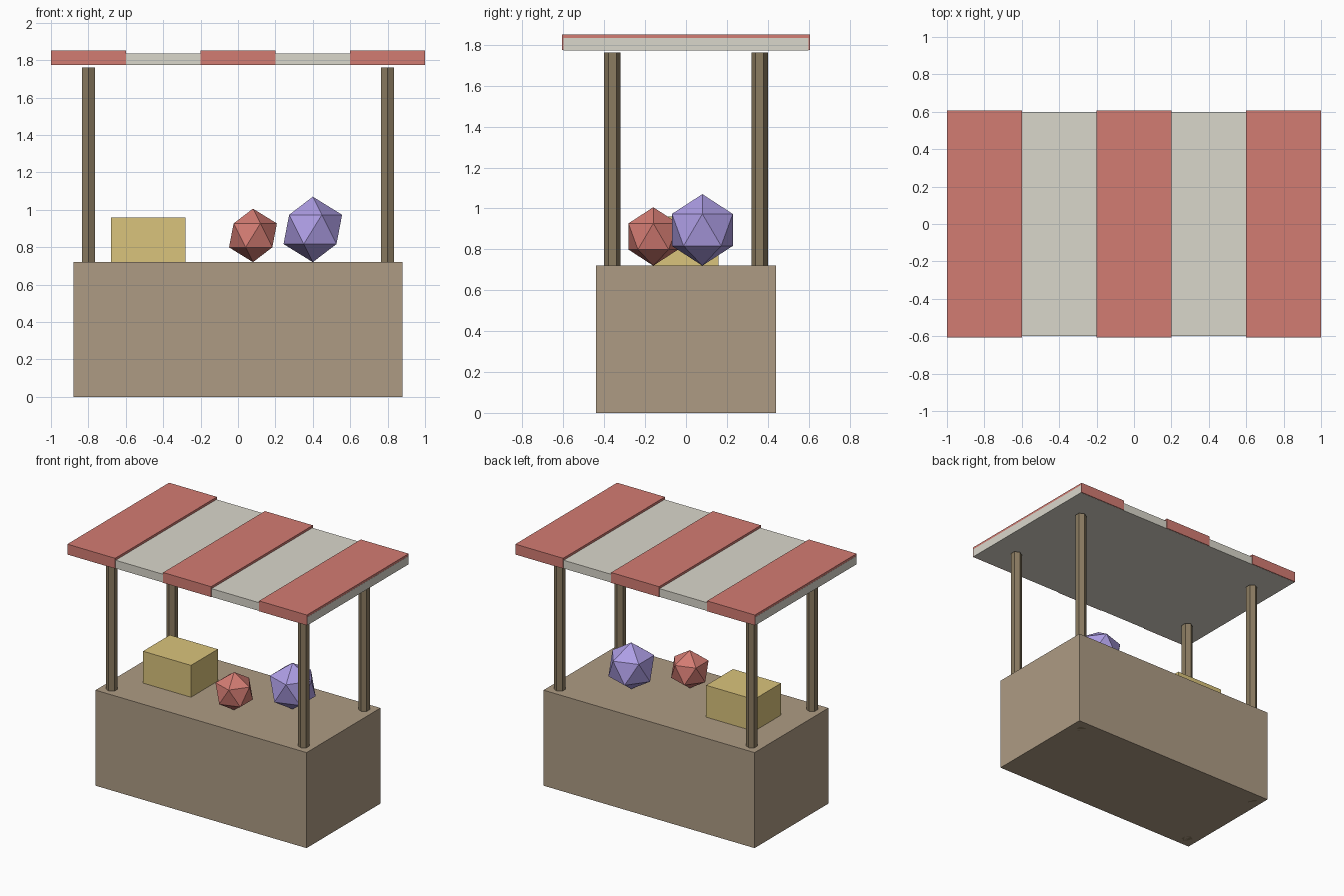
import bpy

if "Cube" in bpy.data.objects:
    bpy.data.objects.remove(bpy.data.objects["Cube"])


def material(name, rgb):
    m = bpy.data.materials.new(name)
    m.diffuse_color = (*rgb, 1)
    m.use_nodes = True
    m.node_tree.nodes["Principled BSDF"].inputs["Base Color"].default_value = m.diffuse_color
    return m


wood = material("wood", (0.42, 0.33, 0.23))
dark_wood = material("dark_wood", (0.26, 0.20, 0.12))
cream = material("cream", (0.70, 0.68, 0.60))
red = material("red", (0.65, 0.20, 0.17))
yellow = material("yellow", (0.70, 0.55, 0.20))
purple = material("purple", (0.42, 0.34, 0.78))


def finish(name, mat):
    ob = bpy.context.object
    ob.name = name
    ob.data.materials.append(mat)
    return ob


def box(name, lo, hi, mat):
    """Box spanning two opposite corners."""
    centre = [(a + b) / 2 for a, b in zip(lo, hi)]
    bpy.ops.mesh.primitive_cube_add(size=1, location=centre)
    bpy.context.object.scale = [b - a for a, b in zip(lo, hi)]
    bpy.ops.object.transform_apply(location=False, rotation=False, scale=True)
    return finish(name, mat)


def gem(name, x, y, radius, mat):
    """Icosahedron resting on the counter top."""
    bpy.ops.mesh.primitive_ico_sphere_add(
        subdivisions=1, radius=radius, location=(x, y, TOP + radius))
    return finish(name, mat)


TOP = 0.72        # counter height
ROOF = 1.773      # underside of awning

# Counter block
box("counter", (-0.88, -0.44, 0), (0.88, 0.44, TOP), wood)

# Six-sided corner posts, running through the counter to the ground
POST_H = 1.762
for sx, side in ((-1, "left"), (1, "right")):
    for sy, end in ((-1, "front"), (1, "back")):
        bpy.ops.mesh.primitive_cylinder_add(
            vertices=6, radius=0.04, depth=POST_H,
            location=(sx * 0.8, sy * 0.36, POST_H / 2))
        finish(f"{end}_{side}_post", dark_wood)

# Awning slab with three raised red stripes
box("awning", (-1, -0.6, ROOF), (1, 0.6, 1.835), cream)
for i, (x0, x1) in enumerate(((-0.999, -0.6), (-0.2, 0.2), (0.6, 0.999))):
    box(f"awning_stripe_{i + 1}", (x0, -0.606, ROOF + 0.001),
        (x1, 0.606, 1.852), red)

# Goods on the counter
box("crate", (-0.68, -0.16, TOP), (-0.28, 0.16, 0.96), yellow)
gem("red_goods", 0.08, -0.16, 0.143, red)
gem("purple_goods", 0.40, 0.08, 0.175, purple)
